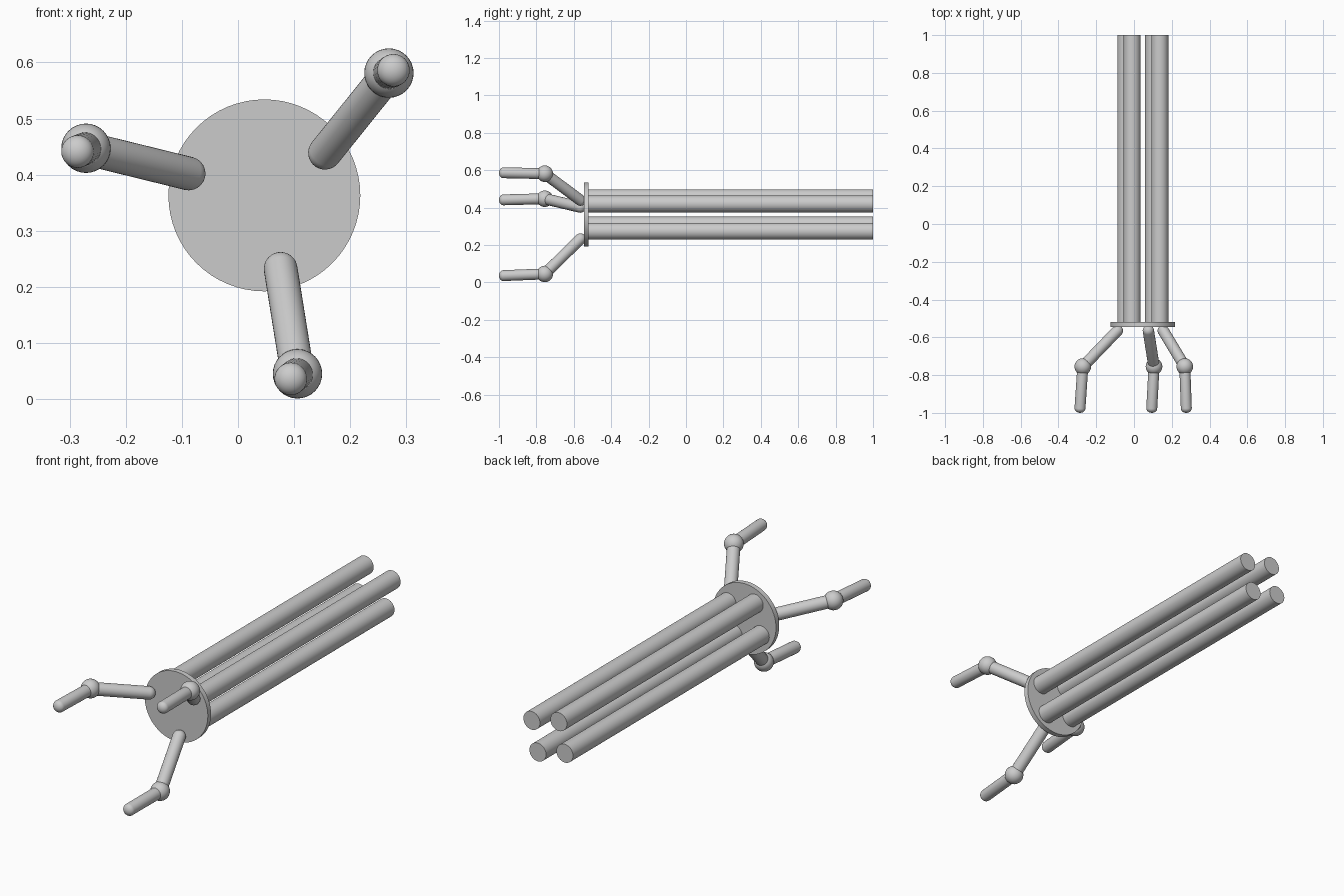
import bpy, math
from mathutils import Vector

if "Cube" in bpy.data.objects:
    bpy.data.objects.remove(bpy.data.objects["Cube"])


def lathe(name, start, end, profile, segs=32):
    """Revolve (distance, radius) points about the axis from start to end."""
    start, end = Vector(start), Vector(end)
    rot = (end - start).to_track_quat('Z', 'Y')
    verts, rings = [], []
    for d, r in profile:
        count = 1 if r < 1e-6 else segs
        rings.append(range(len(verts), len(verts) + count))
        for i in range(count):
            a = 2 * math.pi * i / segs
            verts.append(start + rot @ Vector((r * math.cos(a), r * math.sin(a), d)))
    faces = []
    for lo, hi in zip(rings, rings[1:]):
        for i in range(segs):
            j = (i + 1) % segs
            if len(lo) == 1:
                faces.append((lo[0], hi[j], hi[i]))
            elif len(hi) == 1:
                faces.append((lo[i], lo[j], hi[0]))
            else:
                faces.append((lo[i], lo[j], hi[j], hi[i]))
    if len(rings[0]) > 1:
        faces.append(tuple(reversed(rings[0])))
    if len(rings[-1]) > 1:
        faces.append(tuple(rings[-1]))
    mesh = bpy.data.meshes.new(name)
    mesh.from_pydata(verts, [], faces)
    ob = bpy.data.objects.new(name, mesh)
    bpy.context.collection.objects.link(ob)
    bpy.ops.object.select_all(action='DESELECT')
    ob.select_set(True)
    bpy.context.view_layer.objects.active = ob
    bpy.ops.object.shade_smooth_by_angle(angle=math.radians(35))
    return ob


def cylinder(name, start, end, r, segs=32):
    length = (Vector(end) - Vector(start)).length
    return lathe(name, start, end, [(0, r), (length, r)], segs)


def capsule(name, start, end, r, cap=1.0, steps=8):
    """Rod with domed ends centred on start and end; cap flattens the domes."""
    length = (Vector(end) - Vector(start)).length
    arc = [math.pi / 2 * i / steps for i in range(steps + 1)]
    low = [(-r * cap * math.cos(a), r * math.sin(a)) for a in arc]
    high = [(length - d, rad) for d, rad in reversed(low)]
    return lathe(name, start, end, low + high)


def ball(name, c, r, steps=18):
    prof = [(-r * math.cos(math.pi * i / steps), r * math.sin(math.pi * i / steps))
            for i in range(steps + 1)]
    return lathe(name, c, Vector(c) + Vector((0, -1, 0)), prof)


CX, CZ = 0.047, 0.363

# palm disc
cylinder("palm_disc", (CX, -0.52, CZ), (CX, -0.545, CZ), 0.171, 64)

# four long rods in a slightly turned square
for i in range(4):
    a = math.radians(32.3 + 90 * i)
    x, z = CX + 0.106 * math.cos(a), CZ + 0.106 * math.sin(a)
    cylinder(f"rod_{i + 1}", (x, -0.52, z), (x, 1.0, z), 0.045)

# three fingers: (base, knuckle, tip) as x, z pairs
fingers = [((-0.088, 0.402), (-0.271, 0.447), (-0.286, 0.441)),
           ((0.155, 0.439), (0.269, 0.581), (0.277, 0.586)),
           ((0.076, 0.232), (0.106, 0.045), (0.094, 0.036))]
for n, (b, k, t) in enumerate(fingers, 1):
    base, knuckle, tip = (Vector((p[0], y, p[1]))
                          for p, y in ((b, -0.565), (k, -0.755), (t, -0.976)))
    capsule(f"finger_{n}_lower", base, knuckle, 0.03)
    ball(f"finger_{n}_knuckle", knuckle, 0.044)
    capsule(f"finger_{n}_tip", knuckle, tip, 0.029, 0.82)
